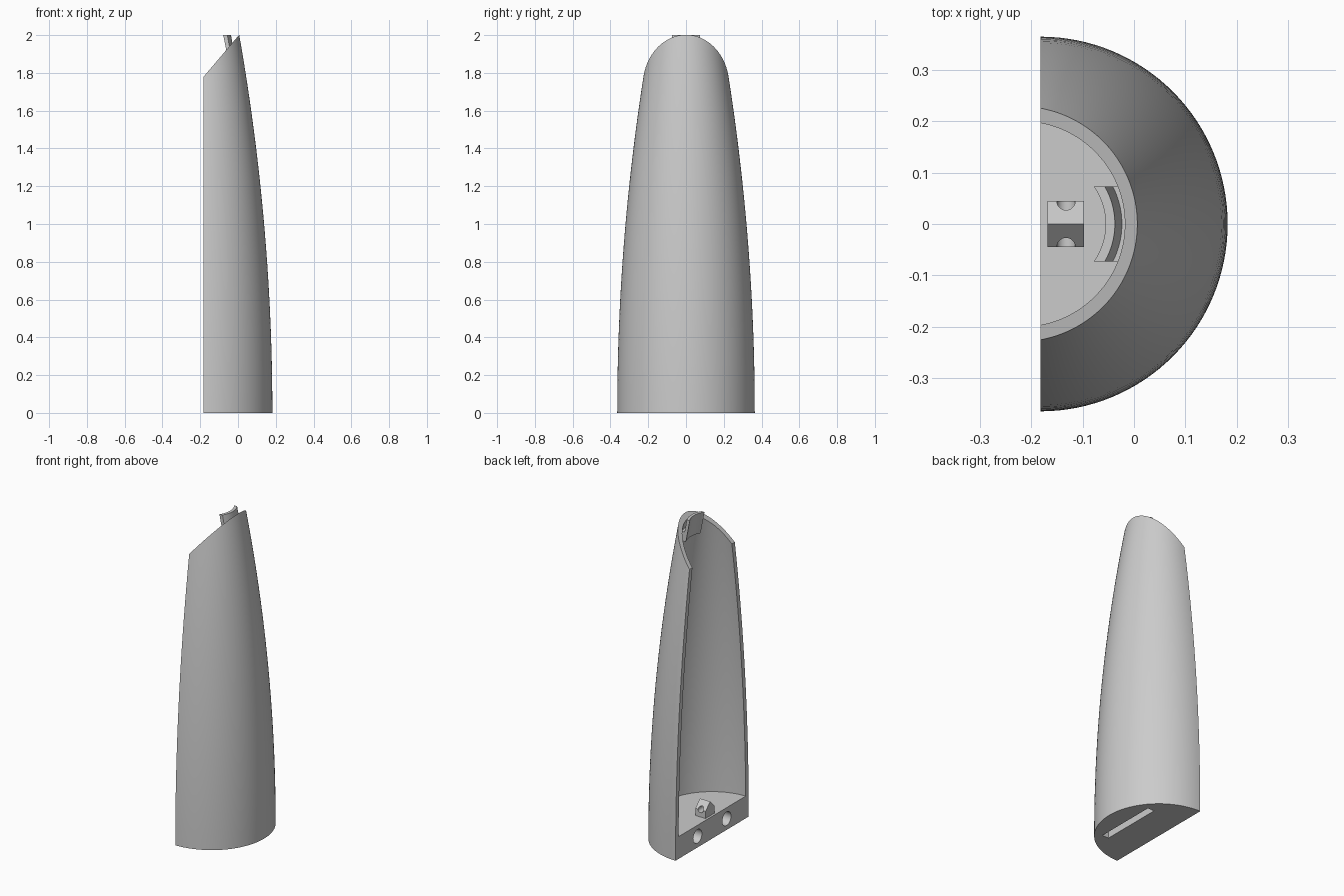
import bpy, bmesh, math
from mathutils import Vector, Matrix

if "Cube" in bpy.data.objects:
    bpy.data.objects.remove(bpy.data.objects["Cube"])

AXIS = -0.182      # x of the axis of revolution
WALL = 0.029
FLOOR = 0.14
SLOPE = Vector((0.187, 0, 0.22))   # direction of the slanted top

grey = bpy.data.materials.new("light_grey")
grey.use_nodes = True
colour = (0.6, 0.6, 0.6, 1)
grey.diffuse_color = colour
grey.node_tree.nodes["Principled BSDF"].inputs["Base Color"].default_value = colour


def radius(z):
    """Outer radius of the shell at height z."""
    return 0.364 - 0.0438 * z * z


def finish(bm, name, helper=False):
    bmesh.ops.recalc_face_normals(bm, faces=bm.faces)
    mesh = bpy.data.meshes.new(name)
    bm.to_mesh(mesh)
    bm.free()
    obj = bpy.data.objects.new(name, mesh)
    bpy.context.collection.objects.link(obj)
    mesh.materials.append(grey)
    if helper:
        obj.hide_render = True
        obj.hide_set(True)
        obj.display_type = 'WIRE'
    return obj


def revolve(profile, half_angle, steps):
    """Sweep a closed (r, z) profile around the axis and cap both ends."""
    bm = bmesh.new()
    rings = []
    for i in range(steps + 1):
        a = half_angle * (2 * i / steps - 1)
        rings.append([bm.verts.new((AXIS + r * math.cos(a), r * math.sin(a), z))
                      for r, z in profile])
    n = len(profile)
    for a, b in zip(rings, rings[1:]):
        for j in range(n):
            k = (j + 1) % n
            if profile[j][0] or profile[k][0]:
                bm.faces.new((a[j], a[k], b[k], b[j]))
    bm.faces.new(rings[0])
    bm.faces.new(rings[-1])
    bmesh.ops.remove_doubles(bm, verts=bm.verts, dist=1e-5)
    return bm


def box(name, lo, hi):
    lo, hi = Vector(lo), Vector(hi)
    bm = bmesh.new()
    bmesh.ops.create_cube(bm, size=1, matrix=Matrix.Translation((lo + hi) / 2)
                          @ Matrix.Diagonal((*(hi - lo), 1)))
    return finish(bm, name, True)


def rod(name, centre, r, length, axis):
    bm = bmesh.new()
    bmesh.ops.create_cone(bm, cap_ends=True, segments=32, radius1=r, radius2=r,
                          depth=length, matrix=Matrix.Translation(centre)
                          @ Matrix.Rotation(math.pi / 2, 4, axis))
    return finish(bm, name, True)


def cut(obj, cutter, operation='DIFFERENCE'):
    mod = obj.modifiers.new(cutter.name, 'BOOLEAN')
    mod.operation = operation
    mod.solver = 'EXACT'
    mod.object = cutter


def smooth(obj):
    bpy.ops.object.select_all(action='DESELECT')
    bpy.context.view_layer.objects.active = obj
    obj.select_set(True)
    for mod in list(obj.modifiers):
        bpy.ops.object.modifier_apply(modifier=mod.name)
    bpy.ops.object.shade_smooth_by_angle(angle=math.radians(25))


# Half shell with a solid base
levels = [2.1 * i / 24 for i in range(25)]
inner = [FLOOR] + [z for z in levels if z > FLOOR + 0.02]
profile = [(0, 0)] + [(radius(z), z) for z in levels]
profile += [(radius(z) - WALL, z) for z in reversed(inner)] + [(0, FLOOR)]
bm = revolve(profile, math.pi / 2, 64)

# Slanted top
bmesh.ops.bisect_plane(bm, geom=bm.verts[:] + bm.edges[:] + bm.faces[:],
                       plane_co=(AXIS, 0, 1.78), plane_no=(-SLOPE.z, 0, SLOPE.x),
                       clear_outer=True)
bmesh.ops.edgeloop_fill(bm, edges=[e for e in bm.edges if e.is_boundary])
shell = finish(bm, "half_shell")

# Slot under the base and two sockets in the flat face
cut(shell, box("slot_cutter", (0.02, -0.2, -0.1), (0.065, 0.2, 0.1)))
for side, y in (("left", -0.145), ("right", 0.145)):
    cut(shell, rod(side + "_socket_cutter", (AXIS, y, 0.07), 0.043, 0.2, 'Y'))
smooth(shell)

# Locating tab inside the tip, stepped back from the wall
tab_profile = [(radius(z) - 0.062, z) for z in (2, 1.93, 1.86)]
tab_profile += [(radius(z) - WALL + 0.005, z) for z in (1.86, 1.92)]
tab_profile += [(radius(z) - 0.044, z) for z in (1.92, 2)]
tab = finish(revolve(tab_profile, math.radians(45), 32), "locating_tab")
cut(tab, box("tab_trimmer", (-0.2, -0.073, 1.7), (0.1, 0.073, 2.1)), 'INTERSECT')
smooth(tab)

# Gabled lug on the floor with a hole through it
bm = bmesh.new()
eave = FLOOR + 0.045
gable = [(-0.045, FLOOR - 0.005), (0.045, FLOOR - 0.005), (0.045, eave),
         (0, eave + 0.045), (-0.045, eave)]
face = bm.faces.new([bm.verts.new((-0.168, y, z)) for y, z in gable])
out = bmesh.ops.extrude_face_region(bm, geom=[face], use_keep_orig=True)
bmesh.ops.translate(bm, vec=(0.071, 0, 0),
                    verts=[v for v in out["geom"] if isinstance(v, bmesh.types.BMVert)])
lug = finish(bm, "floor_lug")
cut(lug, rod("lug_hole_cutter", (-0.132, 0, eave), 0.018, 0.2, 'X'))
smooth(lug)

# Discard the used cutters
for obj in [o for o in bpy.data.objects if o.name.endswith(("_cutter", "_trimmer"))]:
    bpy.data.objects.remove(obj)
